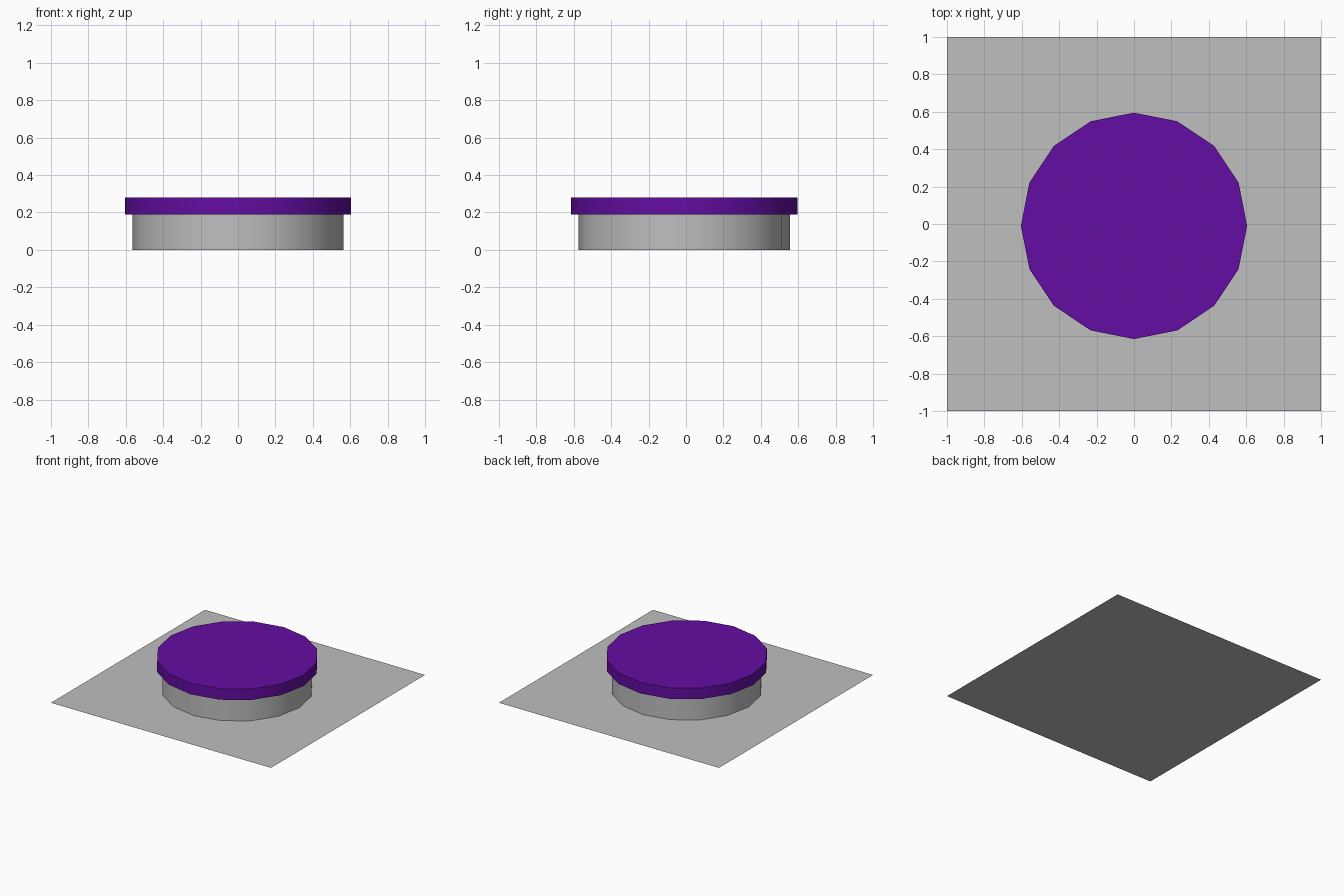
import bpy

cube = bpy.data.objects.get("Cube")
if cube:
    bpy.data.objects.remove(cube, do_unlink=True)


def make_material(name, rgb):
    mat = bpy.data.materials.new(name)
    mat.use_nodes = True
    color = (*rgb, 1.0)
    mat.diffuse_color = color
    for node in mat.node_tree.nodes:
        if node.type == "BSDF_PRINCIPLED":
            node.inputs["Base Color"].default_value = color
    return mat


def make_disc(name, radius, bottom, top, mat):
    """Sixteen-sided disc with smooth sides and crisp rims."""
    bpy.ops.mesh.primitive_cylinder_add(
        vertices=SIDES, radius=radius, depth=top - bottom,
        location=(0, CENTRE_Y, (bottom + top) / 2))
    obj = bpy.context.object
    obj.name = name
    obj.data.materials.append(mat)
    bpy.ops.object.shade_smooth_by_angle()
    return obj


SIDES = 16
CENTRE_Y = -0.01
SEAM = 0.19

grey = make_material("grey", (0.52, 0.52, 0.52))
purple = make_material("purple", (0.125, 0.004, 0.36))

# Flat ground sheet
bpy.ops.mesh.primitive_plane_add(size=2, location=(0, 0, 0))
sheet = bpy.context.object
sheet.name = "base_sheet"
sheet.data.materials.append(grey)

# Drum and its overhanging lid
make_disc("drum", 0.565, 0.0, SEAM, grey)
make_disc("lid", 0.605, SEAM, 0.28, purple)
